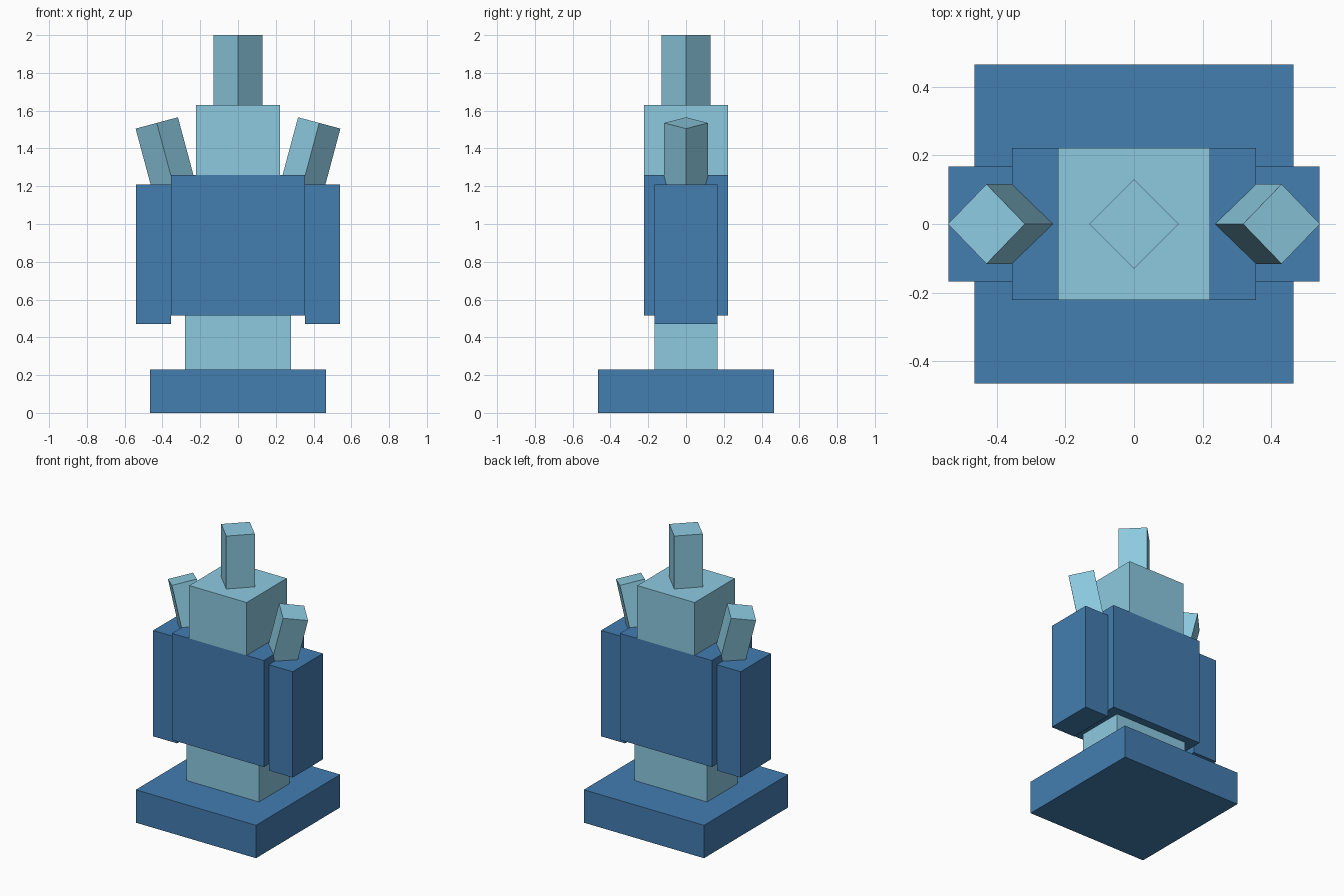
import bpy
import math
from mathutils import Matrix, Vector

if "Cube" in bpy.data.objects:
    bpy.data.objects.remove(bpy.data.objects["Cube"])


def material(name, rgb):
    m = bpy.data.materials.new(name)
    m.diffuse_color = (*rgb, 1.0)
    m.use_nodes = True
    m.node_tree.nodes["Principled BSDF"].inputs["Base Color"].default_value = m.diffuse_color
    return m


DARK = material("deep_blue", (0.056, 0.205, 0.434))
LIGHT = material("pale_blue", (0.262, 0.591, 0.745))


def box(name, x, y, z, mat):
    """Box from (min, max) ranges on each axis."""
    bpy.ops.mesh.primitive_cube_add(size=1)
    ob = bpy.context.object
    ob.name = name
    size = [r[1] - r[0] for r in (x, y, z)]
    mid = [(r[0] + r[1]) / 2 for r in (x, y, z)]
    ob.data.transform(Matrix.Translation(mid) @ Matrix.Diagonal((*size, 1)))
    ob.data.materials.append(mat)


def prong(name, radius, length, top, tilt, mat):
    """Four-sided post hanging down from its top centre, leaning sideways."""
    bpy.ops.mesh.primitive_cylinder_add(vertices=4, radius=radius, depth=length)
    ob = bpy.context.object
    ob.name = name
    ob.data.transform(Matrix.Translation((0, 0, -length / 2)))
    ob.data.transform(Matrix.Translation(Vector(top)) @ Matrix.Rotation(tilt, 4, 'Y'))
    ob.data.materials.append(mat)


# Stacked body
box("base", (-0.465, 0.465), (-0.465, 0.465), (0, 0.23), DARK)
box("stem", (-0.28, 0.28), (-0.167, 0.167), (0.23, 0.52), LIGHT)
box("torso", (-0.355, 0.355), (-0.222, 0.222), (0.515, 1.26), DARK)
box("head", (-0.222, 0.222), (-0.222, 0.222), (1.26, 1.63), LIGHT)

# Top post
prong("top_post", 0.13, 0.37, (0, 0, 2.0), 0, LIGHT)

# Side slabs and leaning posts, mirrored
for side, s in (("left", -1), ("right", 1)):
    box(f"{side}_arm", tuple(sorted((s * 0.355, s * 0.54))), (-0.167, 0.167), (0.47, 1.21), DARK)
    prong(f"{side}_shoulder_post", 0.116, 0.37, (s * 0.43, 0, 1.535), s * math.radians(15), LIGHT)
